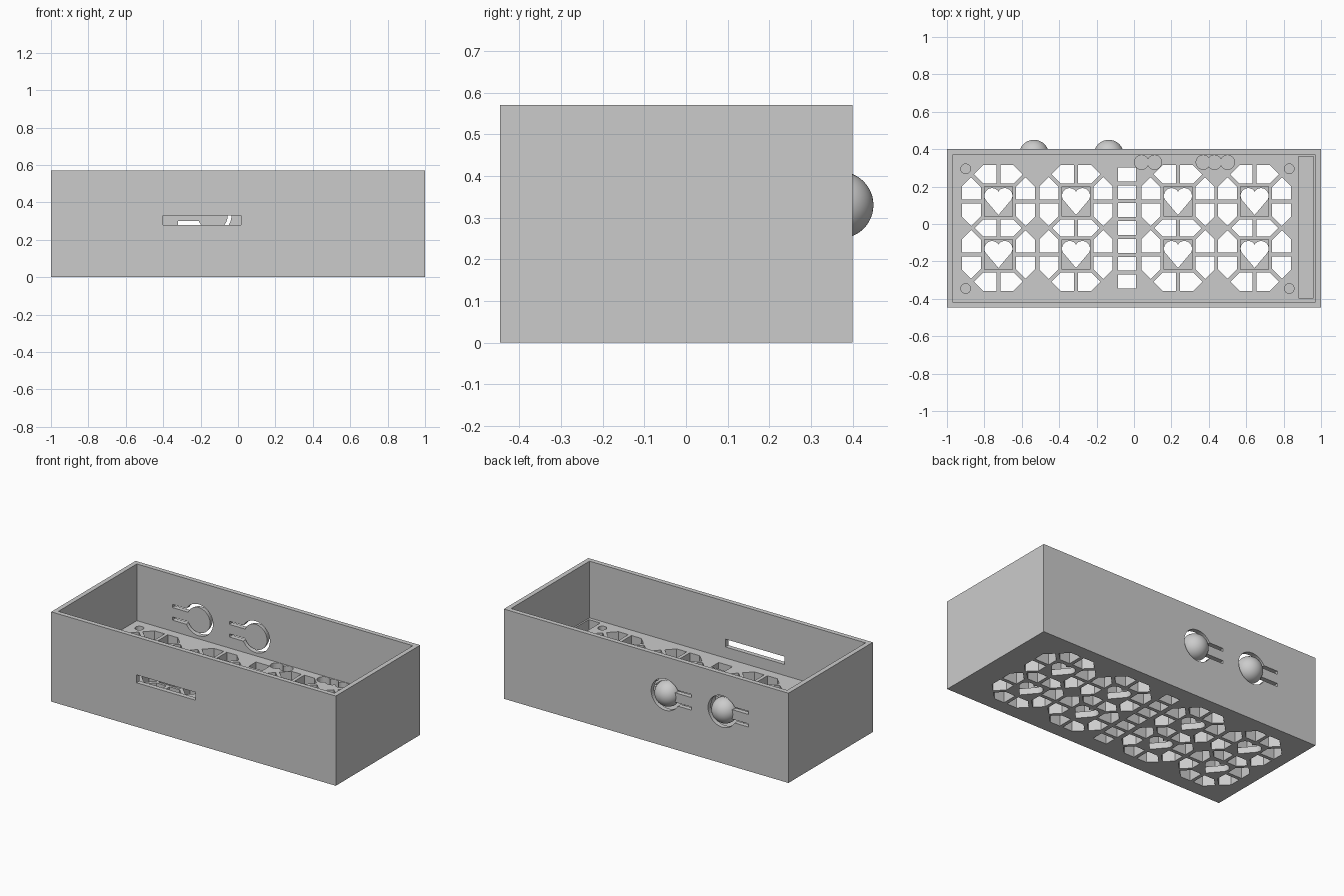
import bpy, bmesh, math
from mathutils import Matrix, Vector

cube = bpy.data.objects.get("Cube")
if cube:
    bpy.data.objects.remove(cube, do_unlink=True)

grey = bpy.data.materials.new("plain_grey")
grey.use_nodes = True
colour = (0.6, 0.6, 0.6, 1)
grey.diffuse_color = colour
grey.node_tree.nodes["Principled BSDF"].inputs["Base Color"].default_value = colour

FLOOR, TOP = 0.21, 0.57
FRONT, BACK, WALL = -0.447, 0.4, 0.03
TILE_X, TILE_Y = (-0.725, -0.31, 0.235, 0.645), (0.12, -0.163)
TILES = [(x, y) for x in TILE_X for y in TILE_Y]
BUTTONS, BUTTON_Z = (-0.535, -0.135), 0.33


def box(bm, x0, x1, y0, y1, z0, z1, turn=0):
    size = Matrix.Diagonal((x1 - x0, y1 - y0, z1 - z0, 1))
    centre = Matrix.Translation(((x0 + x1) / 2, (y0 + y1) / 2, (z0 + z1) / 2))
    bmesh.ops.create_cube(bm, size=1, matrix=centre @ Matrix.Rotation(turn, 4, "Z") @ size)


def prism(bm, points, z0, z1):
    face = bm.faces.new([bm.verts.new((x, y, z0)) for x, y in points])
    made = bmesh.ops.extrude_face_region(bm, geom=[face])["geom"]
    for v in made:
        if isinstance(v, bmesh.types.BMVert):
            v.co.z = z1


def circle(x, y, r, sides, start=0.0):
    steps = [start + math.tau * i / sides for i in range(sides)]
    return [(x + r * math.cos(a), y + r * math.sin(a)) for a in steps]


def heart(x, y):
    # two round lobes closing to a point at the bottom
    r = 0.041
    lobe = [(0.034 + r * math.cos(a), 0.031 + r * math.sin(a))
            for a in (math.radians(-30 + 17 * i) for i in range(11))]
    right = [(0, -0.072)] + lobe + [(0, 0.05)]
    left = [(-px, py) for px, py in reversed(lobe)]
    return [(x + px, y + py) for px, py in right + left]


def make(name, bm):
    bmesh.ops.recalc_face_normals(bm, faces=bm.faces)
    mesh = bpy.data.meshes.new(name)
    bm.to_mesh(mesh)
    bm.free()
    mesh.materials.append(grey)
    obj = bpy.data.objects.new(name, mesh)
    bpy.context.collection.objects.link(obj)
    return obj


def cut(target, bm):
    cutter = make("cutter", bm)
    cutter.hide_render = True
    mod = target.modifiers.new("cut", "BOOLEAN")
    mod.operation, mod.solver, mod.object = "DIFFERENCE", "EXACT", cutter
    mod.use_self = True
    bpy.context.view_layer.objects.active = target
    bpy.ops.object.modifier_apply(modifier=mod.name)
    bpy.data.objects.remove(cutter, do_unlink=True)


# open tray with a thick floor
bm = bmesh.new()
box(bm, -1, 1, FRONT, BACK, 0, TOP)
tray = make("tray", bm)
bm = bmesh.new()
box(bm, -1 + WALL, 1 - WALL, FRONT + WALL, BACK - WALL, FLOOR, TOP + 0.1)
cut(tray, bm)

# octagonal openings, keeping the spokes and the heart frames
bm = bmesh.new()
for x, y in TILES:
    prism(bm, circle(x, y, 0.195 / math.cos(math.pi / 8), 8, math.pi / 8), -0.05, FLOOR + 0.05)
openings = make("openings", bm)
bm = bmesh.new()
for x, y in TILES:
    box(bm, x - 0.093, x + 0.093, y - 0.097, y + 0.097, -0.1, 0.3)
    for i in range(4):
        box(bm, x - 0.205, x + 0.205, y - 0.011, y + 0.011, -0.1, 0.3, i * math.pi / 4)
cut(openings, bm)
bm = bmesh.new()
bm.from_mesh(openings.data)
bpy.data.objects.remove(openings, do_unlink=True)
# column of small rectangular openings
for i in range(7):
    y = 0.265 - 0.0955 * i
    box(bm, -0.085, 0.012, y - 0.037, y + 0.037, -0.05, FLOOR + 0.05)
cut(tray, bm)

# square pockets, end groove, corner sockets and round cable pockets
bm = bmesh.new()
for x, y in TILES:
    box(bm, x - 0.075, x + 0.075, y - 0.081, y + 0.081, 0.04, FLOOR + 0.05)
box(bm, 0.88, 0.96, -0.395, 0.36, FLOOR - 0.1, FLOOR + 0.05)
for x in (-0.9, 0.83):
    for y in (0.295, -0.345):
        prism(bm, circle(x, y, 0.026, 24), FLOOR - 0.05, FLOOR + 0.05)
for x in (0.04, 0.11, 0.37, 0.43, 0.5):
    prism(bm, circle(x, 0.33, 0.038, 32), FLOOR - 0.1, FLOOR + 0.05)
cut(tray, bm)

# heart holes through the pocket bottoms
bm = bmesh.new()
for x, y in TILES:
    prism(bm, heart(x, y), -0.05, 0.1)
cut(tray, bm)

# front slot, and round gaps with paired slits in the back wall
bm = bmesh.new()
box(bm, -0.4, 0.015, FRONT - 0.05, FRONT + 0.06, 0.28, 0.33)
for x in BUTTONS:
    turn = Matrix.Translation((x, BACK, BUTTON_Z)) @ Matrix.Rotation(math.pi / 2, 4, "X")
    bmesh.ops.create_cone(bm, cap_ends=True, segments=48, radius1=0.1, radius2=0.1,
                          depth=0.2, matrix=turn)
    for z in (BUTTON_Z - 0.04, BUTTON_Z + 0.04):
        box(bm, x - 0.185, x - 0.07, BACK - 0.1, BACK + 0.1, z - 0.01, z + 0.01)
cut(tray, bm)

# domed push buttons on flexible arms
for side, x in zip(("right", "left"), BUTTONS):
    bm = bmesh.new()
    base = Vector((x, BACK - WALL, BUTTON_Z))
    turn = Matrix.Translation(base) @ Matrix.Rotation(math.pi / 2, 4, "X")
    bmesh.ops.create_uvsphere(bm, u_segments=48, v_segments=24, radius=0.08, matrix=turn)
    geom = bm.verts[:] + bm.edges[:] + bm.faces[:]
    bmesh.ops.bisect_plane(bm, geom=geom, plane_co=base, plane_no=(0, -1, 0), clear_outer=True)
    bmesh.ops.holes_fill(bm, edges=[e for e in bm.edges if e.is_boundary])
    dome = make(side + "_button", bm)
    bpy.ops.object.select_all(action="DESELECT")
    dome.select_set(True)
    bpy.context.view_layer.objects.active = dome
    bpy.ops.object.shade_smooth_by_angle(angle=math.radians(40))
    bm = bmesh.new()
    box(bm, x - 0.11, x - 0.06, BACK - WALL, BACK, BUTTON_Z - 0.03, BUTTON_Z + 0.03)
    make(side + "_button_arm", bm)
